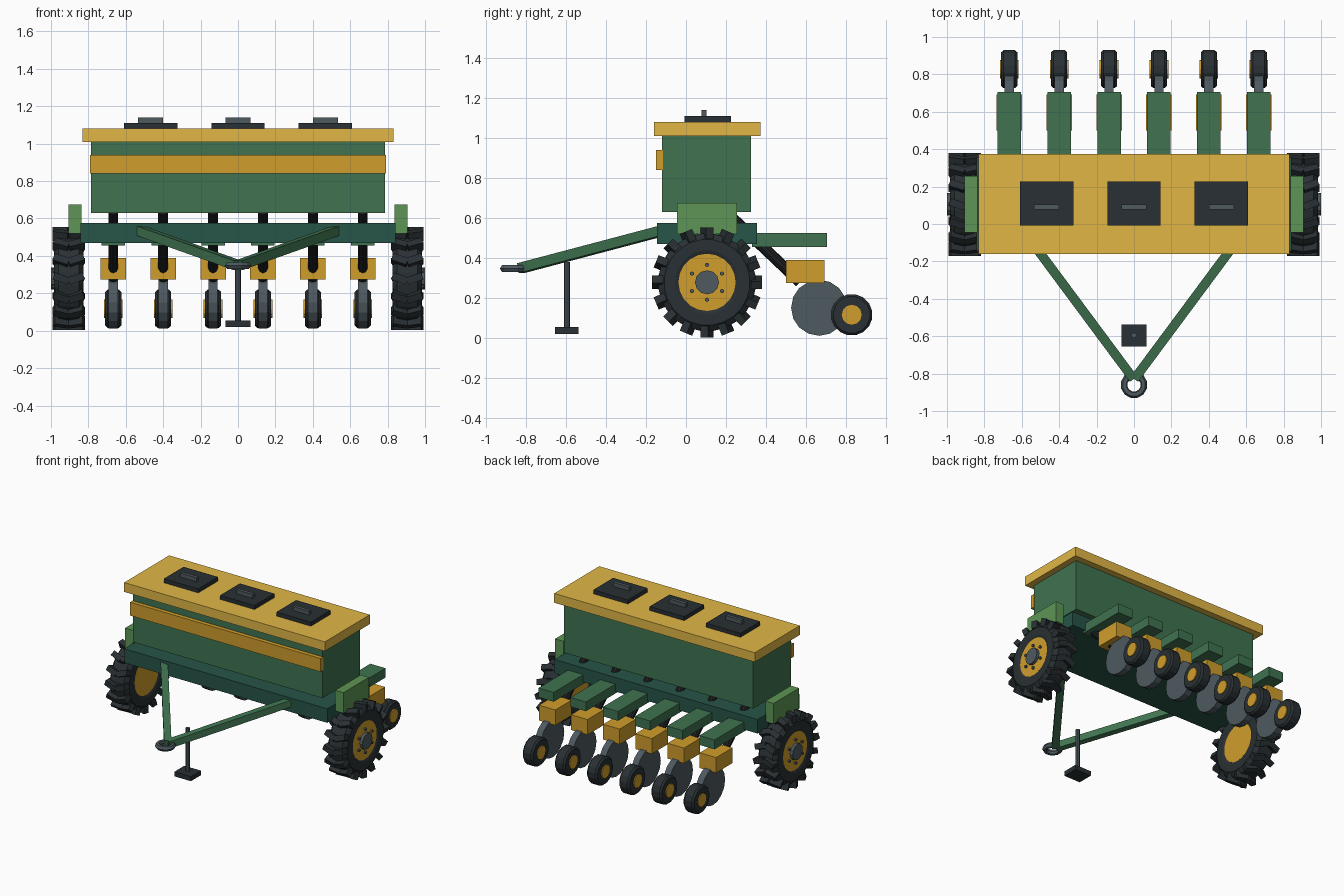
import bpy, bmesh
from math import pi, cos, sin, radians
from mathutils import Vector, Matrix

if "Cube" in bpy.data.objects:
    bpy.data.objects.remove(bpy.data.objects["Cube"])


def mat(name, r, g, b):
    m = bpy.data.materials.new(name)
    m.diffuse_color = (r, g, b, 1)
    m.use_nodes = True
    m.node_tree.nodes["Principled BSDF"].inputs["Base Color"].default_value = m.diffuse_color
    return m


GREEN = mat("green", 0.05, 0.17, 0.08)
TEAL = mat("dark_green", 0.02, 0.09, 0.065)
LIME = mat("light_green", 0.11, 0.30, 0.09)
YELLOW = mat("yellow", 0.75, 0.47, 0.06)
GOLD = mat("gold", 0.63, 0.34, 0.025)
BLACK = mat("rubber", 0.022, 0.029, 0.033)
STEEL = mat("steel", 0.075, 0.10, 0.115)
TUBE = mat("tube_black", 0.012, 0.013, 0.015)


def finish(bm, name, material):
    bmesh.ops.recalc_face_normals(bm, faces=bm.faces)
    me = bpy.data.meshes.new(name)
    bm.to_mesh(me)
    bm.free()
    me.materials.append(material)
    ob = bpy.data.objects.new(name, me)
    bpy.context.collection.objects.link(ob)
    return ob


def box(name, x, y, z, material):
    """Box from (min, max) pairs on each axis."""
    bm = bmesh.new()
    c = [(a + b) / 2 for a, b in (x, y, z)]
    s = [b - a for a, b in (x, y, z)]
    bmesh.ops.create_cube(bm, size=1, matrix=Matrix.Translation(c) @ Matrix.Diagonal((*s, 1)))
    return finish(bm, name, material)


def rod(name, a, b, r, sides, material):
    """Cylinder between two points."""
    a, b = Vector(a), Vector(b)
    bm = bmesh.new()
    m = Matrix.Translation((a + b) / 2) @ (b - a).to_track_quat('Z', 'Y').to_matrix().to_4x4()
    bmesh.ops.create_cone(bm, cap_ends=True, segments=sides, radius1=r, radius2=r,
                          depth=(b - a).length, matrix=m)
    return finish(bm, name, material)


def beam(name, a, b, w, h, material):
    """Rectangular bar between two points, height kept upright."""
    a, b = Vector(a), Vector(b)
    bm = bmesh.new()
    m = Matrix.Translation((a + b) / 2) @ (b - a).to_track_quat('Y', 'Z').to_matrix().to_4x4()
    bmesh.ops.create_cube(bm, size=1, matrix=m @ Matrix.Diagonal((w, (b - a).length, h, 1)))
    return finish(bm, name, material)


def lathe(name, profile, sides, centre, material, axis='X'):
    """Closed ring profile of (along axis, radius) revolved around the axis."""
    bm = bmesh.new()
    rings = []
    for i in range(sides):
        t = 2 * pi * (i + 0.5) / sides
        ring = []
        for u, r in profile:
            p = (u, r * cos(t), r * sin(t)) if axis == 'X' else (r * cos(t), r * sin(t), u)
            ring.append(bm.verts.new(Vector(p) + Vector(centre)))
        rings.append(ring)
    n = len(profile)
    for i in range(sides):
        p, q = rings[i], rings[(i + 1) % sides]
        for j in range(n):
            bm.faces.new((p[j], p[(j + 1) % n], q[(j + 1) % n], q[j]))
    return finish(bm, name, material)


# Seed hopper, lid, trim band and main frame
box("hopper", (-0.785, 0.785), (-0.12, 0.325), (0.63, 1.01), GREEN)
box("hopper_lid", (-0.832, 0.832), (-0.16, 0.373), (1.01, 1.08), YELLOW)
box("front_band", (-0.79, 0.79), (-0.15, -0.115), (0.84, 0.94), GOLD)
box("main_frame", (-0.842, 0.842), (-0.145, 0.355), (0.47, 0.575), TEAL)

# Filling hatches with handles
for x in (-0.467, 0, 0.467):
    box("hatch", (x - 0.143, x + 0.143), (-0.008, 0.226), (1.08, 1.11), BLACK)
    box("hatch_handle", (x - 0.067, x + 0.067), (0.078, 0.103), (1.105, 1.14), STEEL)

# Transport wheels and their brackets
WY, WZ = 0.105, 0.279
TYRE = [(-0.07, 0.135), (-0.079, 0.16), (-0.079, 0.215), (-0.055, 0.245),
        (0.055, 0.245), (0.079, 0.215), (0.079, 0.16), (0.07, 0.135)]
for side in (-1, 1):
    cx = side * 0.905
    box("wheel_bracket", sorted((side * 0.838, side * 0.906)), (-0.045, 0.256), (0.52, 0.675), LIME)
    lathe("tyre", TYRE, 24, (cx, WY, WZ), BLACK)
    rod("wheel_rim", (cx - 0.073, WY, WZ), (cx + 0.073, WY, WZ), 0.143, 20, GOLD)
    rod("wheel_hub", (cx, WY, WZ), (side * 1.0, WY, WZ), 0.06, 12, STEEL)
    for i in range(6):
        t = radians(30 + 60 * i)
        y, z = WY + 0.087 * cos(t), WZ + 0.087 * sin(t)
        rod("wheel_bolt", (cx + side * 0.06, y, z), (cx + side * 0.086, y, z), 0.011, 6, STEEL)
    # Chevron tread lugs
    bm = bmesh.new()
    for i in range(16):
        for s in (-1, 1):
            m = (Matrix.Translation((cx, WY, WZ)) @ Matrix.Rotation(2 * pi * i / 16, 4, 'X')
                 @ Matrix.Translation((s * 0.04, 0, 0.247)) @ Matrix.Rotation(s * radians(20), 4, 'Z')
                 @ Matrix.Diagonal((0.085, 0.04, 0.056, 1)))
            bmesh.ops.create_cube(bm, size=1, matrix=m)
    finish(bm, "tread_lugs", BLACK)

# Six row units: arm, seed tube, opener body, disc and press wheel
PRESS = [(-0.043, 0.04), (-0.043, 0.092), (-0.03, 0.104), (0.03, 0.104), (0.043, 0.092), (0.043, 0.04)]
for i in range(6):
    x = -0.667 + i * 0.2668
    box("row_arm", (x - 0.063, x + 0.063), (0.33, 0.705), (0.455, 0.525), GREEN)
    rod("seed_tube", (x, 0.19, 0.64), (x, 0.57, 0.28), 0.028, 10, TUBE)
    box("opener_body", (x - 0.068, x + 0.068), (0.5, 0.693), (0.275, 0.39), GOLD)
    rod("opener_disc", (x - 0.025, 0.665, 0.152), (x + 0.025, 0.665, 0.152), 0.14, 16, STEEL)
    lathe("press_wheel", PRESS, 16, (x, 0.828, 0.117), BLACK)
    rod("press_wheel_hub", (x - 0.05, 0.828, 0.117), (x + 0.05, 0.828, 0.117), 0.05, 12, GOLD)

# A-shaped drawbar, hitch ring and parking jack
for side in (-1, 1):
    beam("drawbar", (side * 0.525, -0.125, 0.535), (side * 0.005, -0.825, 0.35), 0.05, 0.05, GREEN)
RING = [(-0.017, 0.042), (-0.017, 0.062), (0, 0.072), (0.017, 0.062), (0.017, 0.042), (0, 0.036)]
lathe("hitch_ring", RING, 12, (0, -0.86, 0.348), STEEL, 'Z')
rod("jack_post", (0, -0.595, 0.04), (0, -0.595, 0.38), 0.015, 8, STEEL)
box("jack_foot", (-0.068, 0.068), (-0.655, -0.538), (0.02, 0.055), BLACK)
